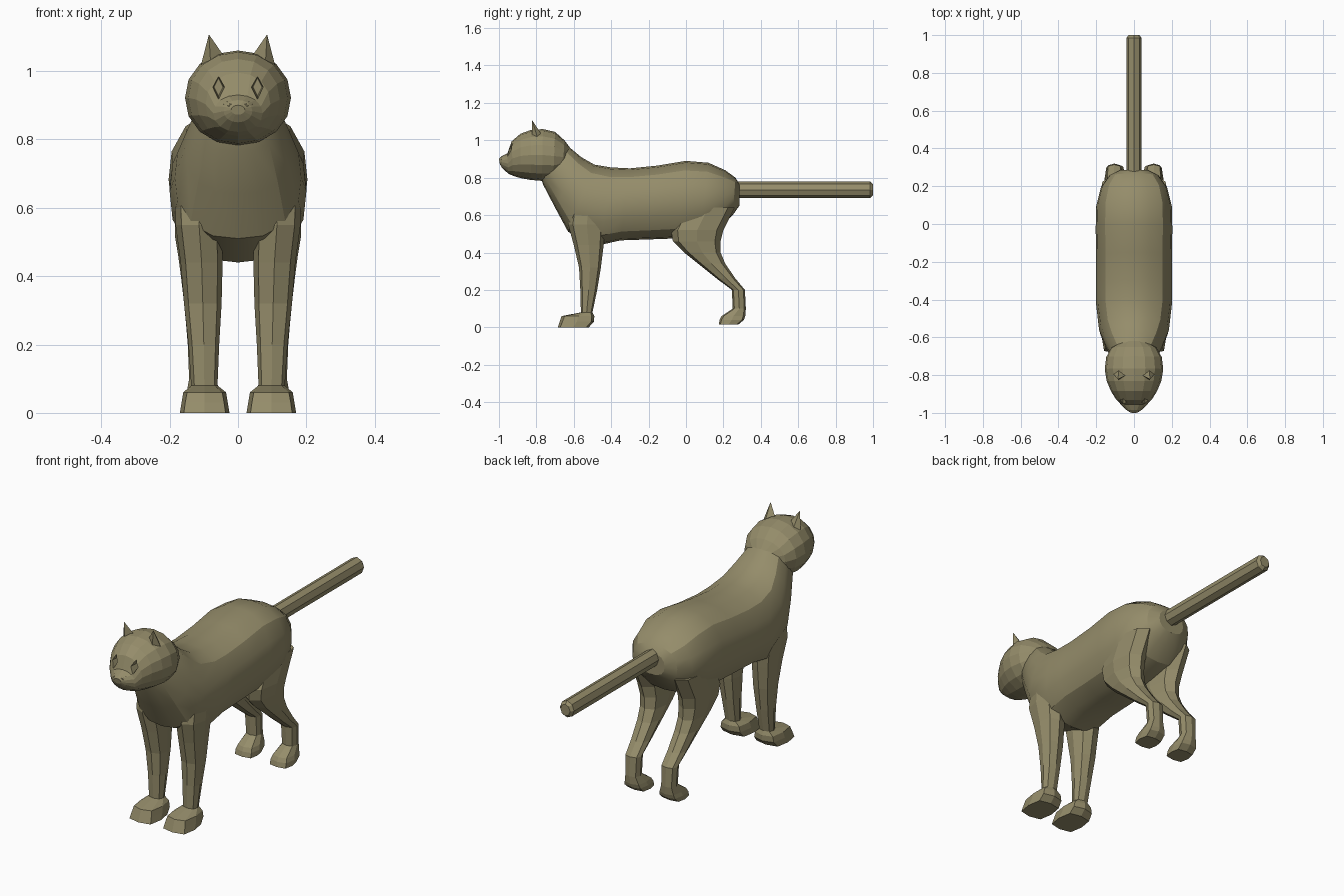
import bpy, bmesh, math
from mathutils import Vector

if "Cube" in bpy.data.objects:
    bpy.data.objects.remove(bpy.data.objects["Cube"])

fur = bpy.data.materials.new("olive_fur")
fur.diffuse_color = (0.30, 0.265, 0.145, 1)
fur.use_nodes = True
fur.node_tree.nodes["Principled BSDF"].inputs["Base Color"].default_value = fur.diffuse_color


def make_object(name, bm, smooth=None):
    bmesh.ops.recalc_face_normals(bm, faces=bm.faces)
    mesh = bpy.data.meshes.new(name)
    bm.to_mesh(mesh)
    bm.free()
    mesh.materials.append(fur)
    ob = bpy.data.objects.new(name, mesh)
    bpy.context.collection.objects.link(ob)
    if smooth:
        bpy.ops.object.select_all(action='DESELECT')
        ob.select_set(True)
        bpy.context.view_layer.objects.active = ob
        bpy.ops.object.shade_smooth_by_angle(angle=math.radians(smooth))
    return ob


def ring(centre, a, b, n, power=2.0):
    """Superellipse around centre with half axes a and b."""
    pts = []
    for i in range(n):
        t = 2 * math.pi * i / n
        c, s = math.cos(t), math.sin(t)
        k = (abs(c) ** power + abs(s) ** power) ** (-1 / power)
        pts.append(Vector(centre) + Vector(a) * c * k + Vector(b) * s * k)
    return pts


def loft(name, rings, smooth=None):
    bm = bmesh.new()
    rows = [[bm.verts.new(p) for p in r] for r in rings]
    n = len(rows[0])
    for r0, r1 in zip(rows, rows[1:]):
        for i in range(n):
            j = (i + 1) % n
            bm.faces.new((r0[i], r0[j], r1[j], r1[i]))
    bm.faces.new(rows[0])
    bm.faces.new(rows[-1])
    return make_object(name, bm, smooth)


def upright_rings(sections, n, power):
    """Sections: top y, top z, bottom y, bottom z, half width."""
    out = []
    for ty, tz, by, bz, w in sections:
        top, bot = Vector((0, ty, tz)), Vector((0, by, bz))
        out.append(ring((top + bot) / 2, (w, 0, 0), (top - bot) / 2, n, power))
    return out


# Torso and neck
loft("body", upright_rings([
    (-.70, .98, -.78, .82, .09),
    (-.62, .96, -.765, .765, .12),
    (-.56, .91, -.70, .64, .155),
    (-.49, .87, -.63, .51, .185),
    (-.40, .855, -.46, .44, .20),
    (-.30, .85, -.35, .465, .20),
    (-.15, .865, -.20, .47, .20),
    (.00, .89, -.06, .475, .203),
    (.12, .88, .07, .49, .20),
    (.21, .84, .18, .53, .175),
    (.265, .80, .25, .60, .13),
    (.285, .765, .285, .65, .075)], 16, 2.45), 25)

# Head with a short muzzle
head = loft("head", upright_rings([
    (-1.0, .90, -.995, .872, .02),
    (-.985, .915, -.982, .85, .042),
    (-.955, .93, -.95, .822, .072),
    (-.932, .995, -.925, .81, .095),
    (-.885, 1.035, -.885, .798, .122),
    (-.83, 1.055, -.83, .788, .145),
    (-.765, 1.06, -.77, .783, .155),
    (-.70, 1.045, -.71, .787, .147),
    (-.65, 1.0, -.66, .82, .12),
    (-.62, .96, -.63, .86, .07)], 16, 2.1))

# Diamond eye sockets cut into the face
for side in (-1, 1):
    bm = bmesh.new()
    rim = [bm.verts.new((side * .057 + dx, -1.0, .953 + dz))
           for dx, dz in ((.024, 0), (0, .045), (-.024, 0), (0, -.045))]
    back = [bm.verts.new((side * .057 + dx, -.90, .953 + dz))
            for dx, dz in ((.013, 0), (0, .026), (-.013, 0), (0, -.026))]
    for i in range(4):
        j = (i + 1) % 4
        bm.faces.new((rim[i], rim[j], back[j], back[i]))
    bm.faces.new(rim)
    bm.faces.new(back)
    cutter = make_object("eye_cutter", bm)
    cutter.hide_render = True
    cutter.hide_viewport = True
    cutter.display_type = 'WIRE'
    mod = head.modifiers.new("eye_socket", 'BOOLEAN')
    mod.operation = 'DIFFERENCE'
    mod.solver = 'EXACT'
    mod.object = cutter

# Ridge above the mouth
loft("muzzle_ridge", [ring((0, y, z), (w, 0, 0), (0, 0, h), 8, 3) for y, z, w, h in
                      ((-.94, .905, .05, .014), (-.975, .903, .042, .011),
                       (-.992, .898, .028, .007))])

# Ears
for side, label in ((-1, "left"), (1, "right")):
    bm = bmesh.new()
    base = [bm.verts.new((side * x, y, z)) for x, y, z in
            ((.042, -.80, 1.045), (.08, -.825, 1.02), (.113, -.79, 1.0), (.08, -.765, 1.02))]
    tip = bm.verts.new((side * .085, -.822, 1.107))
    bm.faces.new(base)
    for i in range(4):
        bm.faces.new((base[i], base[(i + 1) % 4], tip))
    make_object("ear_" + label, bm)


def leg(name, sections, side):
    """Sections: z, front y, back y, inner x, outer x, corner power."""
    rings = []
    for z, y0, y1, x0, x1, p in sections:
        rings.append(ring((side * (x0 + x1) / 2, (y0 + y1) / 2, z),
                          ((x1 - x0) / 2, 0, 0), (0, (y1 - y0) / 2, 0), 8, p))
    loft(name, rings)


# Legs run straight down into the paws
front_leg = [
    (.70, -.61, -.42, .06, .185, 2.2),
    (.55, -.63, -.43, .045, .183, 2.4),
    (.44, -.60, -.44, .045, .168, 2.5),
    (.32, -.572, -.455, .048, .158, 2.5),
    (.20, -.565, -.475, .055, .145, 2.5),
    (.08, -.562, -.50, .06, .137, 2.5),
    (.06, -.665, -.49, .035, .16, 3.5),
    (.03, -.675, -.492, .03, .165, 4),
    (.00, -.685, -.52, .025, .17, 4)]
hind_leg = [
    (.64, -.02, .26, .05, .185, 2.3),
    (.52, -.08, .20, .05, .185, 2.4),
    (.46, -.07, .185, .05, .175, 2.5),
    (.40, -.01, .185, .053, .167, 2.5),
    (.34, .065, .21, .056, .16, 2.5),
    (.26, .165, .265, .06, .152, 2.5),
    (.20, .245, .315, .062, .147, 2.5),
    (.10, .25, .32, .065, .143, 2.5),
    (.06, .19, .317, .052, .15, 3.5),
    (.04, .18, .31, .047, .155, 4),
    (.015, .175, .28, .047, .155, 4)]
for side, label in ((-1, "left"), (1, "right")):
    leg("front_leg_" + label, front_leg, side)
    leg("hind_leg_" + label, hind_leg, side)

# Straight tail with a blunt end
loft("tail", [ring((0, y, .735), (r * .93, 0, 0), (0, 0, r), 8) for y, r in
              ((.24, .044), (.985, .044), (1.0, .03))])
